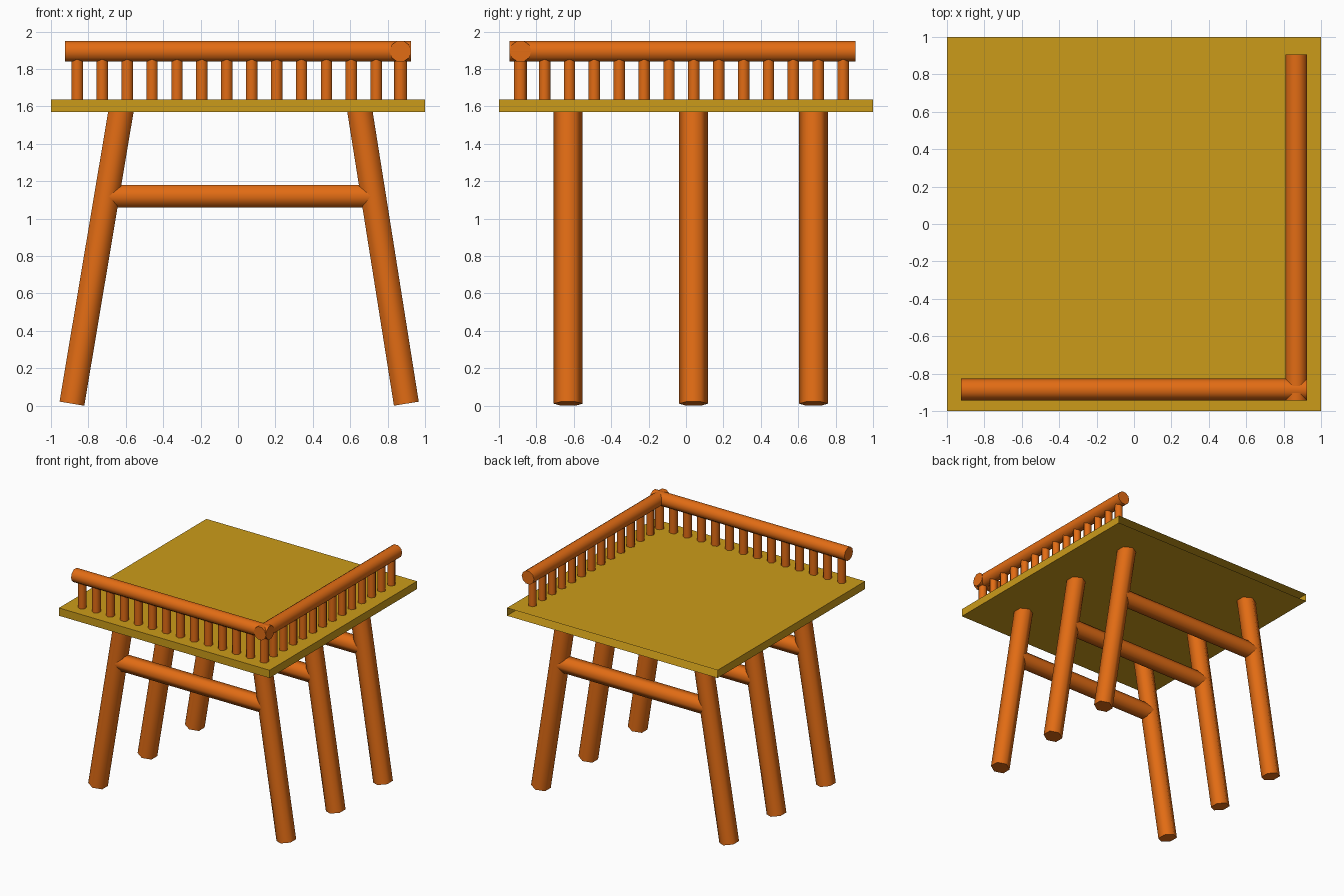
import bpy, bmesh, math
from mathutils import Vector

if "Cube" in bpy.data.objects:
    bpy.data.objects.remove(bpy.data.objects["Cube"])


def material(name, rgb):
    m = bpy.data.materials.new(name)
    m.diffuse_color = (*rgb, 1)
    m.use_nodes = True
    m.node_tree.nodes["Principled BSDF"].inputs["Base Color"].default_value = m.diffuse_color
    return m


ORANGE = material("orange_wood", (0.76, 0.15, 0.007))
GOLD = material("golden_wood", (0.60, 0.33, 0.01))


def pole(name, start, end, radius, sides, corner, capped=True):
    """Smooth-sided prism between two points, one corner facing `corner`."""
    a, b = Vector(start), Vector(end)
    axis = (b - a).normalized()
    u = Vector(corner)
    u = (u - axis * u.dot(axis)).normalized()
    v = axis.cross(u)
    bm = bmesh.new()
    rings = []
    for p in (a, b):
        ring = []
        for i in range(sides):
            t = 2 * math.pi * i / sides
            ring.append(bm.verts.new(p + radius * (math.cos(t) * u + math.sin(t) * v)))
        rings.append(ring)
    for i in range(sides):
        j = (i + 1) % sides
        bm.faces.new((rings[0][i], rings[0][j], rings[1][j], rings[1][i])).smooth = True
    if capped:
        bm.faces.new(rings[0][::-1])
        bm.faces.new(rings[1])
    # keep the cap edges crisp
    for e in bm.edges:
        if len(e.link_faces) == 2 and e.calc_face_angle() > math.radians(75):
            e.smooth = False
    me = bpy.data.meshes.new(name)
    bm.to_mesh(me)
    bm.free()
    me.materials.append(ORANGE)
    ob = bpy.data.objects.new(name, me)
    bpy.context.collection.objects.link(ob)
    return ob


# platform: thin slab whose back edge is open
bm = bmesh.new()
bmesh.ops.create_cube(bm, size=1)
for v in bm.verts:
    v.co = (v.co.x * 2, v.co.y * 2, 1.6025 + v.co.z * 0.067)
bm.normal_update()
bmesh.ops.delete(bm, geom=[f for f in bm.faces if f.normal.y > 0.9], context='FACES_ONLY')
me = bpy.data.meshes.new("platform")
bm.to_mesh(me)
bm.free()
me.materials.append(GOLD)
bpy.context.collection.objects.link(bpy.data.objects.new("platform", me))

# three trestles: two splayed hexagonal legs and a stretcher each
Y = (0, 1, 0)
for label, y in (("front", -0.63), ("middle", 0.04), ("back", 0.682)):
    pole(label + "_left_leg", (-0.888, y, 0.011), (-0.624, y, 1.585), 0.0775, 6, Y)
    pole(label + "_right_leg", (0.900, y, 0.011), (0.650, y, 1.585), 0.0775, 6, Y)
    pole(label + "_stretcher", (-0.69, y, 1.12), (0.71, y, 1.12), 0.07, 6, Y)

# railings along the front and right edges
RX, FY, RZ = 0.868, -0.885, 1.895
pole("front_rail", (-0.925, FY, RZ), (0.925, FY, RZ), 0.058, 10, Y)
pole("right_rail", (RX, -0.944, RZ), (RX, 0.905, RZ), 0.058, 10, (1, 0, 0))

# balusters under both rails
for i in range(14):
    x = -0.859 + i * 0.1332
    pole(f"front_baluster_{i + 1}", (x, FY, 1.62), (x, FY, 1.87), 0.035, 6, Y)
    y = -0.889 + i * 0.1330
    pole(f"right_baluster_{i + 1}", (RX, y, 1.62), (RX, y, 1.87), 0.035, 6, (1, 0, 0))
